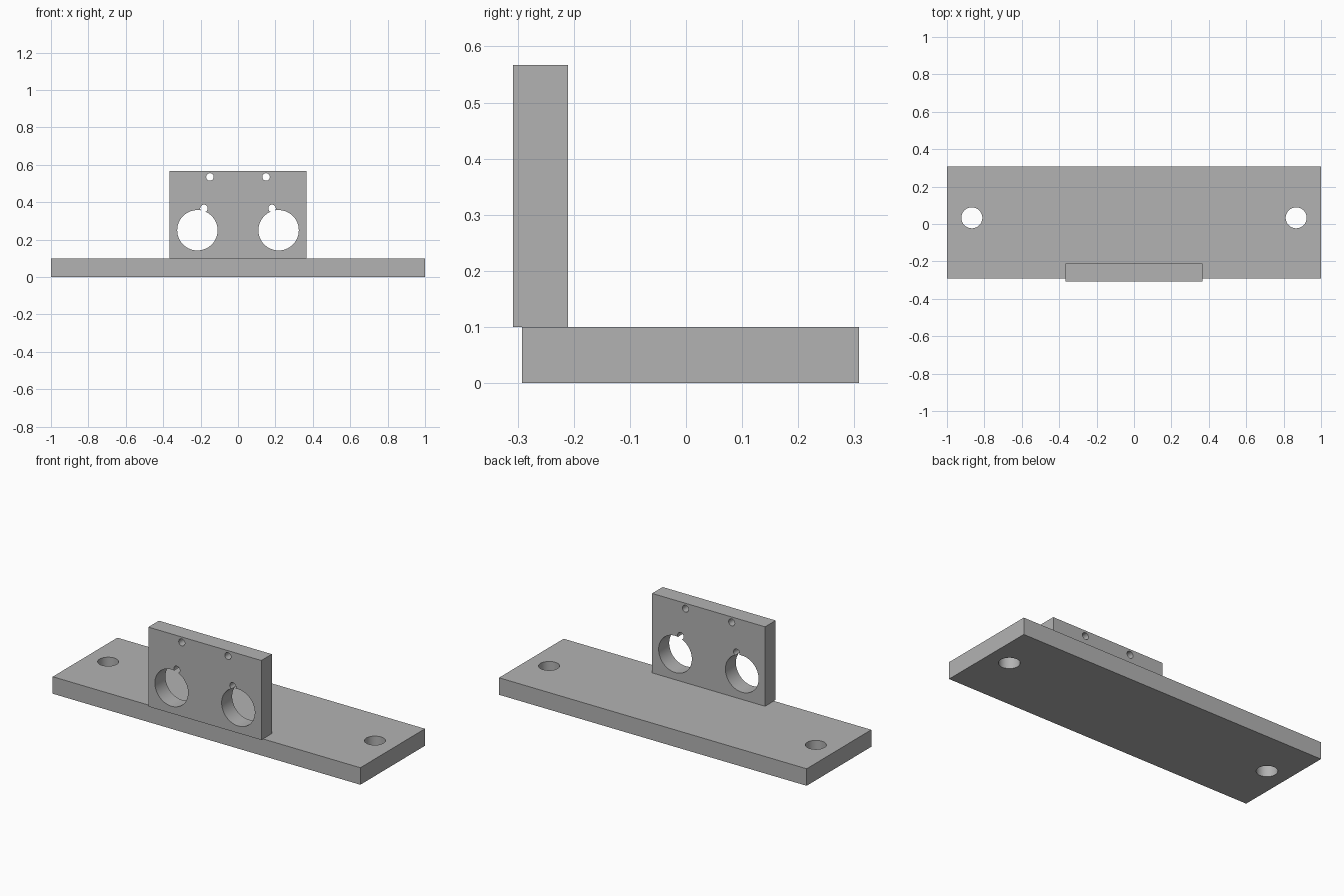
import bpy
import math

cube = bpy.data.objects.get("Cube")
if cube:
    bpy.data.objects.remove(cube, do_unlink=True)

grey = bpy.data.materials.new("plain_grey")
grey.use_nodes = True
colour = (0.45, 0.45, 0.45, 1)
grey.diffuse_color = colour
grey.node_tree.nodes["Principled BSDF"].inputs["Base Color"].default_value = colour


def box(name, low, high):
    """Rectangular block between two corners."""
    centre = [(a + b) / 2 for a, b in zip(low, high)]
    bpy.ops.mesh.primitive_cube_add(size=1, location=centre)
    ob = bpy.context.object
    ob.name = name
    ob.scale = [b - a for a, b in zip(low, high)]
    bpy.ops.object.transform_apply(location=False, rotation=False, scale=True)
    ob.data.materials.append(grey)
    return ob


def drill(ob, centre, radius, along_y=False):
    """Cut a round through-hole along z, or along y."""
    bpy.ops.mesh.primitive_cylinder_add(
        vertices=64, radius=radius, depth=0.3, location=centre,
        rotation=(math.pi / 2 if along_y else 0, 0, 0))
    cutter = bpy.context.object
    cutter.hide_render = True
    cutter.data.materials.append(grey)
    bpy.context.view_layer.objects.active = ob
    mod = ob.modifiers.new("hole", 'BOOLEAN')
    mod.operation = 'DIFFERENCE'
    mod.solver = 'EXACT'
    mod.object = cutter
    bpy.ops.object.modifier_apply(modifier=mod.name)
    bpy.data.objects.remove(cutter, do_unlink=True)


# Blocks
base = box("base_plate", (-1, -0.292, 0), (1, 0.308, 0.1))
upright = box("sensor_plate", (-0.367, -0.308, 0.1), (0.367, -0.21, 0.567))

# Holes, mirrored left and right
for side in (-1, 1):
    drill(base, (side * 0.867, 0.033, 0.05), 0.056)
    for x, z, radius in ((0.217, 0.25, 0.108),    # large opening
                         (0.182, 0.367, 0.02),    # notch above it
                         (0.15, 0.535, 0.02)):    # screw hole
        drill(upright, (side * x, -0.259, z), radius, along_y=True)

# Smooth hole walls, sharp edges
for ob in (base, upright):
    bpy.ops.object.select_all(action='DESELECT')
    ob.select_set(True)
    bpy.context.view_layer.objects.active = ob
    bpy.ops.object.shade_smooth_by_angle(angle=math.radians(30))
